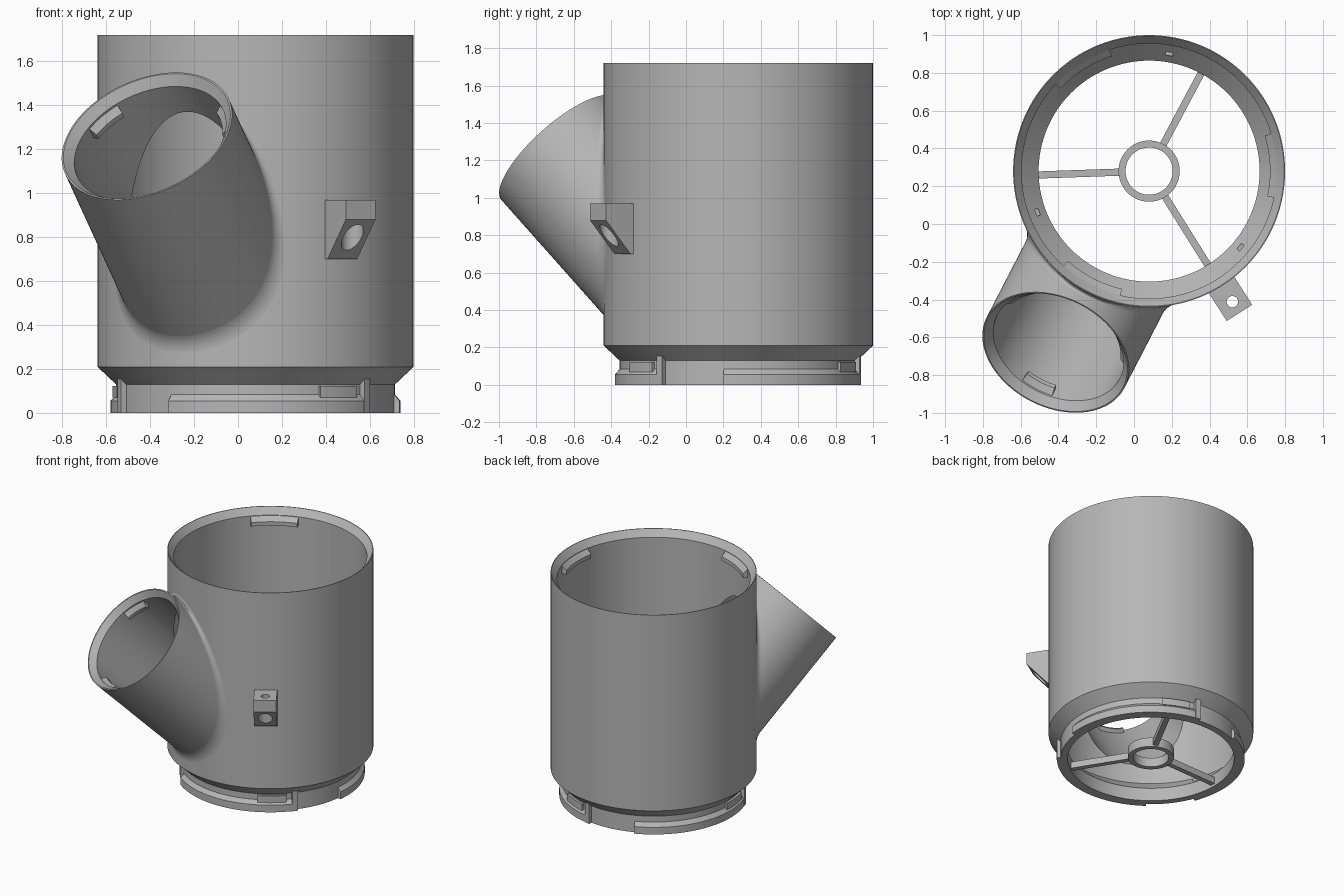
import bpy, bmesh, math
from mathutils import Matrix, Vector

if "Cube" in bpy.data.objects:
    bpy.data.objects.remove(bpy.data.objects["Cube"], do_unlink=True)

GREY = (0.47, 0.47, 0.47, 1)
grey = bpy.data.materials.new("plain grey")
grey.use_nodes = True
grey.diffuse_color = GREY
grey.node_tree.nodes["Principled BSDF"].inputs["Base Color"].default_value = GREY

BODY = Matrix.Translation((0.08, 0.28, 0))
R, SPOUT_R = 0.72, 0.41

# Frame of the spout mouth: local z points out along the tilted axis
heading = math.radians(-117.3)
h = Vector((math.cos(heading), math.sin(heading), 0))
up = Vector((0, 0, 1))
n = (h + up).normalized()
v = (up - h).normalized()
u = v.cross(n)
MOUTH = Matrix.Translation((-0.415, -0.68, 1.26)) @ Matrix((u, v, n)).transposed().to_4x4()


def finish(name, bm, matrix):
    bmesh.ops.remove_doubles(bm, verts=bm.verts, dist=1e-5)
    bmesh.ops.recalc_face_normals(bm, faces=bm.faces)
    bm.transform(matrix)
    mesh = bpy.data.meshes.new(name)
    bm.to_mesh(mesh)
    bm.free()
    mesh.materials.append(grey)
    obj = bpy.data.objects.new(name, mesh)
    bpy.context.collection.objects.link(obj)
    return obj


def lathe(name, profile, matrix=BODY, start=0, end=360, steps=128):
    """Revolve a closed (radius, height) outline, fully or over an arc with end caps."""
    bm = bmesh.new()
    full = end - start == 360
    rings = []
    for i in range(steps if full else steps + 1):
        a = math.radians(start + (end - start) * i / steps)
        rings.append([bm.verts.new((r * math.cos(a), r * math.sin(a), z)) for r, z in profile])
    count = len(profile)
    for i in range(steps):
        a, b = rings[i], rings[(i + 1) % len(rings)]
        for j in range(count):
            k = (j + 1) % count
            if profile[j][0] == 0 and profile[k][0] == 0:
                continue
            bm.faces.new((a[j], b[j], b[k], a[k]))
    if not full:
        bm.faces.new(rings[0])
        bm.faces.new(rings[-1])
    return finish(name, bm, matrix)


def prism(name, outline, width, matrix):
    """Extrude an (x, z) outline across y."""
    bm = bmesh.new()
    face = bm.faces.new([bm.verts.new((x, -width / 2, z)) for x, z in outline])
    geom = bmesh.ops.extrude_face_region(bm, geom=[face])["geom"]
    moved = [g for g in geom if isinstance(g, bmesh.types.BMVert)]
    bmesh.ops.translate(bm, verts=moved, vec=(0, width, 0))
    return finish(name, bm, matrix)


def boolean(target, tool, operation):
    mod = target.modifiers.new(operation.lower(), "BOOLEAN")
    mod.operation, mod.object, mod.solver = operation, tool, "EXACT"
    bpy.context.view_layer.objects.active = target
    bpy.ops.object.modifier_apply(modifier=mod.name)
    bpy.data.objects.remove(tool, do_unlink=True)


def spin(degrees):
    return BODY @ Matrix.Rotation(math.radians(degrees), 4, "Z")


# Hollow body with a tilted side spout, both with bevelled mouths
body = lathe("body", [(0, 0), (0.635, 0), (0.635, 0.13), (R, 0.21), (R, 1.72), (0, 1.72)])
boolean(body, lathe("spout", [(0, -1.05), (SPOUT_R, -1.05), (SPOUT_R, 0), (0, 0)], MOUTH), "UNION")
boolean(body, lathe("body_bore", [(0, -0.1), (0.585, -0.1), (0.585, 0.1), (0.675, 0.19),
                                  (0.675, 1.67), (0.755, 1.77), (0, 1.77)]), "DIFFERENCE")
boolean(body, lathe("spout_bore", [(0, -1.06), (0.365, -1.06), (0.365, -0.045),
                                   (0.435, 0.04), (0, 0.04)], MOUTH), "DIFFERENCE")

# Rounded blend where the spout meets the body
bm = bmesh.new()
blend, rows = 0.03, []
for i in range(6):
    phi = math.pi / 2 * i / 5
    rs = SPOUT_R + blend * (1 - math.cos(phi))
    rw = R + blend * (1 - math.sin(phi))
    row = []
    for j in range(96):
        t = math.tau * j / 96
        side, rise = rs * math.cos(t), rs * math.sin(t)
        reach = math.sqrt(rw * rw - side * side)
        # slide along the spout axis until the wall radius is reached
        start = MOUTH @ Vector((side, rise, 0)) - BODY.translation
        slide = (reach - start.dot(h)) / n.dot(h)
        row.append(bm.verts.new(start + n * slide))
    rows.append(row)
for a, b in zip(rows, rows[1:]):
    for j in range(96):
        k = (j + 1) % 96
        bm.faces.new((a[j], a[k], b[k], b[j]))
bmesh.ops.recalc_face_normals(bm, faces=bm.faces)
# make the open strip face outward
first = bm.faces[:][0]
if first.normal.dot(h + u) < 0:
    bmesh.ops.reverse_faces(bm, faces=bm.faces)
blend_mesh = bpy.data.meshes.new("spout_blend")
bm.transform(BODY)
bm.to_mesh(blend_mesh)
bm.free()
blend_mesh.materials.append(grey)
bpy.context.collection.objects.link(bpy.data.objects.new("spout_blend", blend_mesh))

# Three-fold details: locking lugs, base flanges with stops, and spokes
for i in range(3):
    turn = 120 * i
    lathe(f"body_lug_{i}", [(0.69, 1.68), (0.64, 1.635), (0.64, 1.605), (0.69, 1.605)],
          BODY, turn - 12, turn + 17, 12)
    lathe(f"spout_lug_{i}", [(0.38, -0.04), (0.335, -0.085), (0.335, -0.11), (0.38, -0.11)],
          MOUTH, turn + 16, turn + 44, 12)
    lathe(f"base_flange_{i}", [(0.62, 0), (0.66, 0), (0.66, 0.055), (0.634, 0.085), (0.62, 0.085)],
          BODY, turn - 7, turn + 82, 32)
    lathe(f"flange_stop_{i}", [(0.62, 0), (0.662, 0), (0.662, 0.155), (0.62, 0.155)],
          BODY, turn + 78.5, turn + 82, 2)
    lathe(f"flange_ramp_{i}", [(0.62, 0.07), (0.652, 0.07), (0.652, 0.122), (0.62, 0.122)],
          BODY, turn + 57, turn + 75, 8)
    prism(f"spoke_{i}", [(0.14, 0.02), (0.6, 0.02), (0.6, 0.07), (0.14, 0.07)], 0.038, spin(turn + 62))
lathe("hub_ring", [(0.125, 0.01), (0.162, 0.01), (0.162, 0.08), (0.125, 0.08)], BODY, steps=64)

# Side bracket with a stepped screw hole
SIDE = spin(-57.5)
bracket = prism("side_bracket", [(0.69, 0.97), (0.89, 0.97), (0.89, 0.88), (0.735, 0.7), (0.69, 0.7)],
                0.16, SIDE)
hole = lathe("screw_hole", [(0, 0.6), (0.05, 0.6), (0.05, 0.9), (0.03, 0.9), (0.03, 1.1), (0, 1.1)],
             SIDE @ Matrix.Translation((0.82, 0, 0)), steps=32)
boolean(bracket, hole, "DIFFERENCE")

# Smooth round surfaces, keep hard edges
bpy.ops.object.select_all(action="DESELECT")
for obj in bpy.context.collection.objects:
    if obj.type == "MESH":
        obj.select_set(True)
        bpy.context.view_layer.objects.active = obj
bpy.ops.object.shade_smooth_by_angle(angle=math.radians(25))
